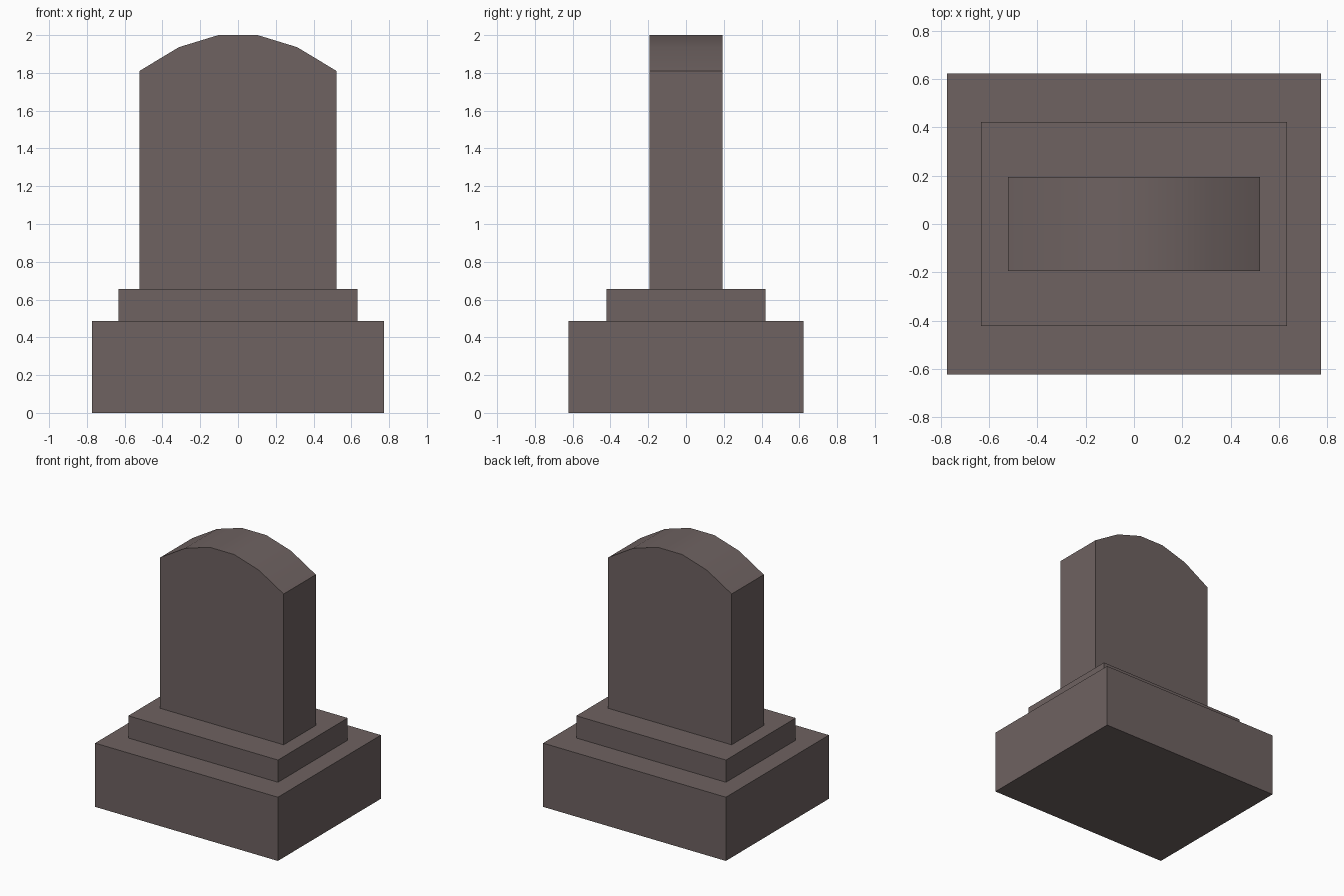
import bpy
import bmesh
import math

if "Cube" in bpy.data.objects:
    bpy.data.objects.remove(bpy.data.objects["Cube"])

stone = bpy.data.materials.new("dark_stone")
stone.diffuse_color = (0.156, 0.122, 0.119, 1.0)
stone.use_nodes = True
stone.node_tree.nodes["Principled BSDF"].inputs["Base Color"].default_value = stone.diffuse_color


def extrude_profile(name, profile, depth):
    """Extrude an x-z outline along y, centred on y = 0."""
    bm = bmesh.new()
    face = bm.faces.new([bm.verts.new((x, -depth / 2, z)) for x, z in profile])
    result = bmesh.ops.extrude_face_region(bm, geom=[face])
    moved = [v for v in result["geom"] if isinstance(v, bmesh.types.BMVert)]
    bmesh.ops.translate(bm, verts=moved, vec=(0, depth, 0))
    bmesh.ops.recalc_face_normals(bm, faces=bm.faces)
    mesh = bpy.data.meshes.new(name)
    bm.to_mesh(mesh)
    bm.free()
    mesh.materials.append(stone)
    obj = bpy.data.objects.new(name, mesh)
    bpy.context.collection.objects.link(obj)
    return obj


def block(name, half_width, depth, z0, z1):
    w = half_width
    return extrude_profile(name, [(-w, z0), (w, z0), (w, z1), (-w, z1)], depth)


# Stepped plinth
block("base", 0.773, 1.244, 0.0, 0.487)
block("step", 0.633, 0.842, 0.487, 0.657)

# Upright slab with a five-segment arched top
arch = [(0.522, 1.81), (0.313, 1.936), (0.104, 2.0)]
outline = [(-0.522, 0.657), (0.522, 0.657)] + arch + [(-x, z) for x, z in reversed(arch)]
slab = extrude_profile("headstone", outline, 0.388)

# Smooth the arch only, keeping the corners sharp
bpy.ops.object.select_all(action='DESELECT')
slab.select_set(True)
bpy.context.view_layer.objects.active = slab
bpy.ops.object.shade_smooth_by_angle(angle=math.radians(35))
